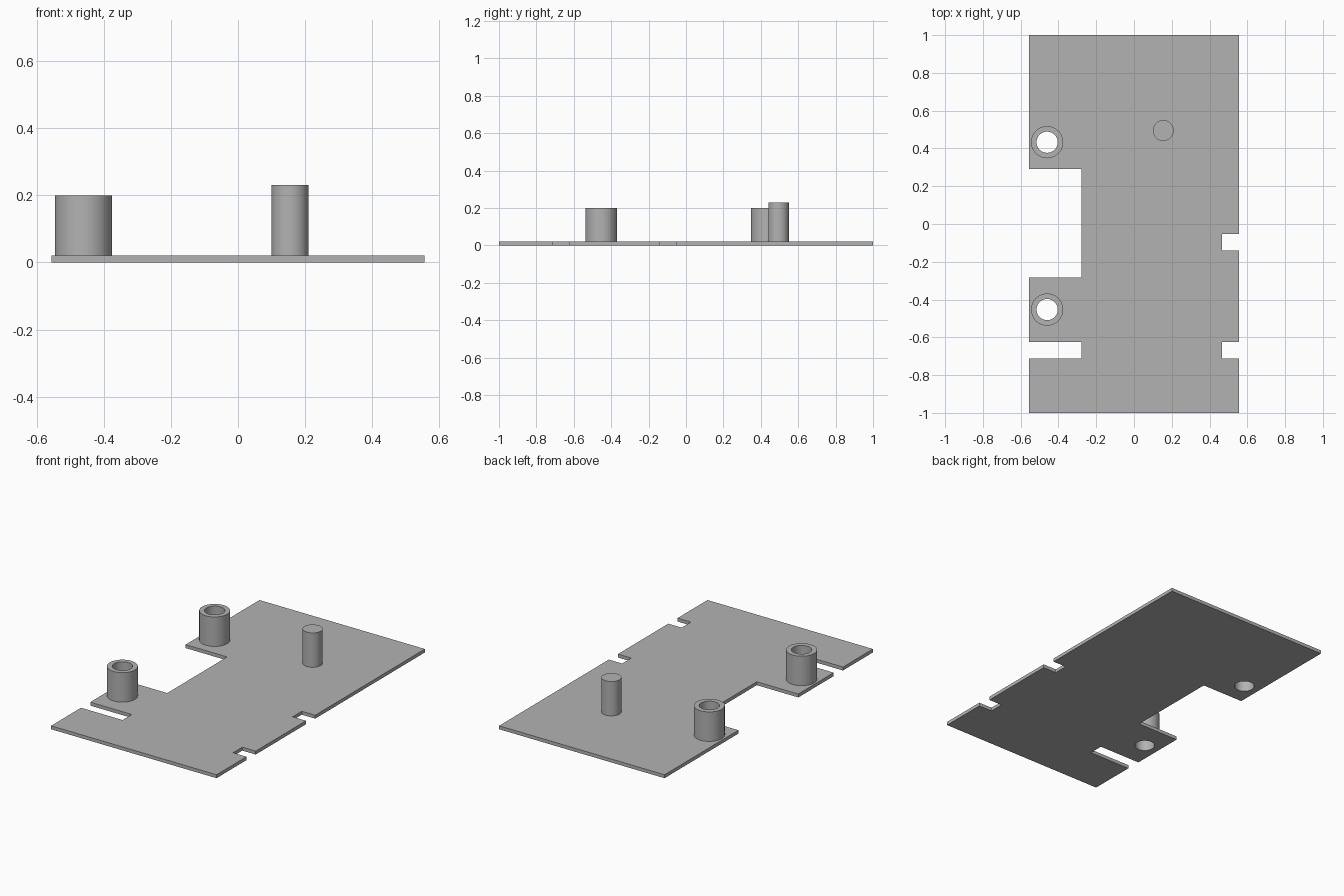
import bpy, bmesh, math
from mathutils import Matrix, Vector

if "Cube" in bpy.data.objects:
    bpy.data.objects.remove(bpy.data.objects["Cube"], do_unlink=True)

SEGMENTS = 64
PLATE_TOP = 0.021
HOLE_RADIUS = 0.056
TUBE_RADIUS = 0.085
TUBE_TOP = 0.2
TUBE_CENTRES = {"front": (-0.46, -0.453), "back": (-0.46, 0.433)}

grey = bpy.data.materials.new("plain_grey")
grey.use_nodes = True
grey.diffuse_color = (0.45, 0.45, 0.45, 1)
grey.node_tree.nodes["Principled BSDF"].inputs["Base Color"].default_value = grey.diffuse_color


def make_object(name, bm):
    bmesh.ops.recalc_face_normals(bm, faces=bm.faces)
    mesh = bpy.data.meshes.new(name)
    bm.to_mesh(mesh)
    bm.free()
    mesh.materials.append(grey)
    obj = bpy.data.objects.new(name, mesh)
    bpy.context.collection.objects.link(obj)
    return obj


def activate(obj):
    bpy.ops.object.select_all(action='DESELECT')
    obj.select_set(True)
    bpy.context.view_layer.objects.active = obj


def smooth(obj):
    activate(obj)
    bpy.ops.object.shade_smooth_by_angle(angle=math.radians(30))


def cylinder(name, centre, radius, bottom, top):
    bm = bmesh.new()
    place = Matrix.Translation((*centre, (bottom + top) / 2))
    bmesh.ops.create_cone(bm, cap_ends=True, segments=SEGMENTS, radius1=radius,
                          radius2=radius, depth=top - bottom, matrix=place)
    return make_object(name, bm)


# Plate outline with the wide recess, the slot and the two edge notches
left, right, inset, notch = -0.556, 0.556, -0.277, 0.466
slot = (-0.713, -0.624)
upper_notch = (-0.141, -0.053)
recess = (-0.284, 0.291)
outline = [(left, -1), (right, -1)]
for low, high in (slot, upper_notch):
    outline += [(right, low), (notch, low), (notch, high), (right, high)]
outline += [(right, 1), (left, 1)]
for low, high in (recess, slot):
    outline += [(left, high), (inset, high), (inset, low), (left, low)]

bm = bmesh.new()
face = bm.faces.new([bm.verts.new((x, y, 0)) for x, y in outline])
extruded = bmesh.ops.extrude_face_region(bm, geom=[face])
top_verts = [g for g in extruded["geom"] if isinstance(g, bmesh.types.BMVert)]
bmesh.ops.translate(bm, verts=top_verts, vec=(0, 0, PLATE_TOP))
plate = make_object("base_plate", bm)

# Through holes under the tubes
for centre in TUBE_CENTRES.values():
    cutter = cylinder("hole_cutter", centre, HOLE_RADIUS, -0.1, 0.1)
    cutter.hide_render = True
    cut = plate.modifiers.new("hole", 'BOOLEAN')
    cut.operation, cut.solver, cut.object = 'DIFFERENCE', 'EXACT', cutter
    activate(plate)
    bpy.ops.object.modifier_apply(modifier=cut.name)
    bpy.data.objects.remove(cutter, do_unlink=True)
smooth(plate)

# Hollow tubes, each a rectangular section turned about its axis
for side, (x, y) in TUBE_CENTRES.items():
    bm = bmesh.new()
    section = [(HOLE_RADIUS, PLATE_TOP), (TUBE_RADIUS, PLATE_TOP),
               (TUBE_RADIUS, TUBE_TOP), (HOLE_RADIUS, TUBE_TOP)]
    ring = [bm.verts.new((x + r, y, z)) for r, z in section]
    edges = [bm.edges.new((ring[i - 1], ring[i])) for i in range(len(ring))]
    bmesh.ops.spin(bm, geom=ring + edges, cent=(x, y, 0), axis=Vector((0, 0, 1)),
                   angle=math.tau, steps=SEGMENTS)
    bmesh.ops.remove_doubles(bm, verts=bm.verts, dist=0.0001)
    smooth(make_object(side + "_tube", bm))

# Solid locating pin
smooth(cylinder("locating_pin", (0.155, 0.495), 0.055, PLATE_TOP, 0.23))
